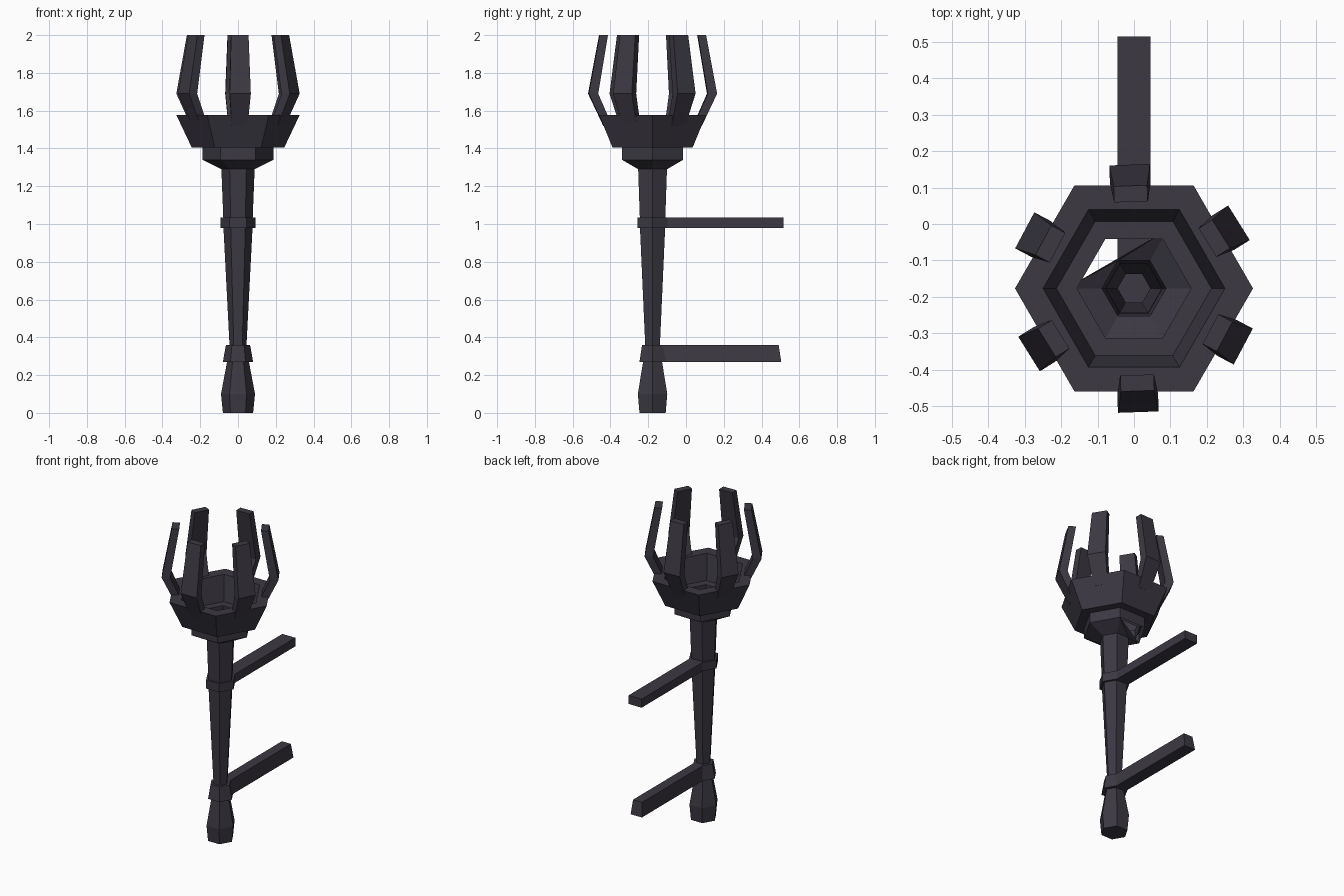
import bpy, math

if "Cube" in bpy.data.objects:
    bpy.data.objects.remove(bpy.data.objects["Cube"])

AXIS_Y = -0.177
mat = bpy.data.materials.new("dark_iron")
mat.diffuse_color = (0.045, 0.04, 0.055, 1)
mat.use_nodes = True
mat.node_tree.nodes["Principled BSDF"].inputs["Base Color"].default_value = mat.diffuse_color


def make(name, verts, faces):
    mesh = bpy.data.meshes.new(name)
    mesh.from_pydata(verts, [], faces)
    mesh.materials.append(mat)
    obj = bpy.data.objects.new(name, mesh)
    bpy.context.collection.objects.link(obj)
    return obj


def hex_rings(name, profile, cap=False, gap_at=None):
    """Six-sided turned shape from (radius, z) pairs around the torch axis."""
    verts = [(r * math.cos(math.radians(60 * i)),
              AXIS_Y + r * math.sin(math.radians(60 * i)), z)
             for r, z in profile for i in range(6)]
    faces = []
    for k in range(len(profile) - 1):
        a, b = 6 * k, 6 * k + 6
        for i in range(6):
            if k == gap_at and i in (1, 2):
                continue
            j = (i + 1) % 6
            faces.append((a + i, a + j, b + j, b + i))
        if k == gap_at:  # broken corner: the cone cuts straight across
            faces += [(a + 1, a + 2, b + 1), (a + 2, a + 3, b + 3),
                      (a + 2, b + 3, b + 1)]
    if cap:
        faces.append((5, 4, 3, 2, 1, 0))
    return make(name, verts, faces)


def box_loft(name, sections):
    """Skin a row of four-point cross-sections, capped at both ends."""
    verts = [p for s in sections for p in s]
    faces = [(3, 2, 1, 0)]
    for k in range(len(sections) - 1):
        a = 4 * k
        faces += [(a + i, a + (i + 1) % 4, a + 4 + (i + 1) % 4, a + 4 + i)
                  for i in range(4)]
    n = len(verts)
    faces.append((n - 4, n - 3, n - 2, n - 1))
    return make(name, verts, faces)


# Hollow handle with pommel, two collars and flared top
hex_rings("handle", [
    (0.08, 0), (0.09, 0.10), (0.058, 0.27), (0.08, 0.27), (0.064, 0.36),
    (0.045, 0.36), (0.077, 0.98), (0.092, 0.98), (0.092, 1.035),
    (0.078, 1.035), (0.088, 1.29)], cap=True)

# Open bowl: outside cone, band, flared cup, rim and inner lining
hex_rings("bowl", [
    (0.088, 1.29), (0.187, 1.34), (0.187, 1.405), (0.245, 1.405),
    (0.327, 1.578), (0.25, 1.578), (0.213, 1.42), (0.157, 1.42),
    (0.157, 1.345)], gap_at=0)

# Six bent prongs: (inner radius, outer radius, half width, z)
PRONG = [(0.215, 0.26, 0.042, 1.52), (0.29, 0.34, 0.056, 1.69),
         (0.238, 0.282, 0.046, 2.0)]
for n in range(6):
    t = math.radians(32 + 60 * n)
    c, s = math.cos(t), math.sin(t)
    sections = []
    for r0, r1, w, z in PRONG:
        sections.append([(r * c - u * s, AXIS_Y + r * s + u * c, z)
                         for r, u in ((r0, -w), (r1, -w), (r1, w), (r0, w))])
    box_loft(f"prong_{n + 1}", sections)


# Wall brackets drawn out from the back of the collars
def bracket(name, z0, r0, z1, r1, length):
    sections = []
    for d in (0, length):
        lo, hi = [AXIS_Y + r * 0.866 + d for r in (r0, r1)]
        sections.append([(-r0 / 2, lo, z0), (-r1 / 2, hi, z1),
                         (r1 / 2, hi, z1), (r0 / 2, lo, z0)])
    box_loft(name, sections)


bracket("upper_bracket", 0.98, 0.092, 1.035, 0.092, 0.613)
bracket("lower_bracket", 0.27, 0.08, 0.36, 0.064, 0.612)
